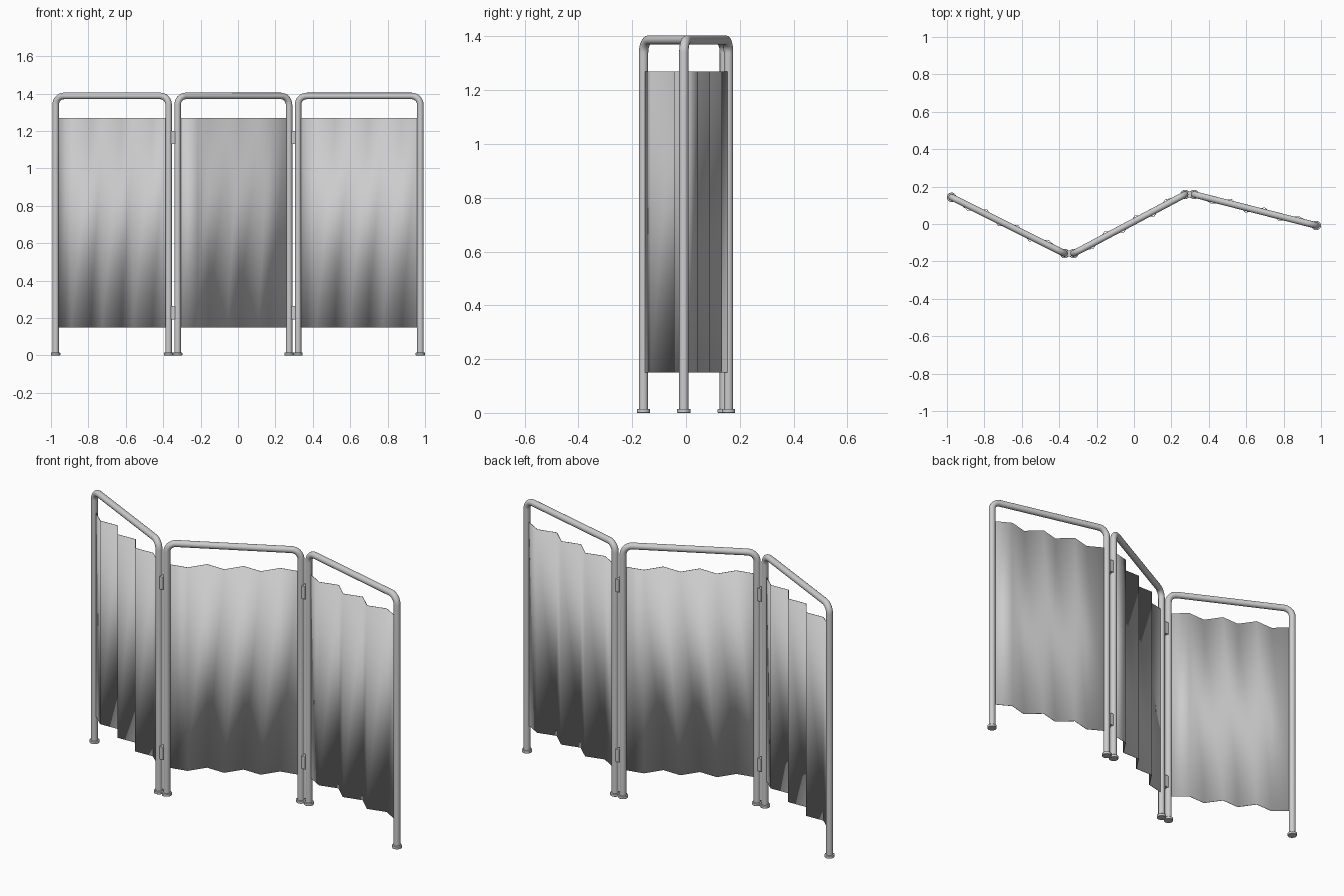
import bpy, bmesh, math
from mathutils import Vector

if "Cube" in bpy.data.objects:
    bpy.data.objects.remove(bpy.data.objects["Cube"])

TUBE_R, TOP, BEND = 0.0175, 1.387, 0.048
FOOT_R, FOOT_H = 0.025, 0.015
CLOTH_LOW, CLOTH_HIGH, FOLDS, FOLD_DEPTH = 0.15, 1.27, 7, 0.025

# Plan position of the two posts of each panel
PANELS = {
    "left": (Vector((-0.975, 0.143)), Vector((-0.371, -0.158))),
    "middle": (Vector((-0.323, -0.158)), Vector((0.273, 0.158))),
    "right": (Vector((0.321, 0.158)), Vector((0.975, -0.008))),
}


def mesh_object(name, bm):
    mesh = bpy.data.meshes.new(name)
    bm.to_mesh(mesh)
    bm.free()
    obj = bpy.data.objects.new(name, mesh)
    bpy.context.collection.objects.link(obj)
    return obj


def smooth(obj, angle):
    bpy.ops.object.select_all(action='DESELECT')
    obj.select_set(True)
    bpy.context.view_layer.objects.active = obj
    bpy.ops.object.shade_smooth_by_angle(angle=math.radians(angle))


def tube_frame(name, a, b):
    """Bent tube: up one post, across the top and down the other."""
    d = (b - a).normalized()
    length = (b - a).length
    half = [(0, 0.002)]
    for i in range(9):
        t = math.radians(90 * i / 8)
        half.append((BEND - BEND * math.cos(t), TOP - BEND + BEND * math.sin(t)))
    path = half + [(length - s, z) for s, z in reversed(half)]
    curve = bpy.data.curves.new(name, 'CURVE')
    curve.dimensions = '3D'
    curve.bevel_depth = TUBE_R
    curve.bevel_resolution = 6
    curve.use_fill_caps = True
    spline = curve.splines.new('POLY')
    spline.points.add(len(path) - 1)
    for p, (s, z) in zip(spline.points, path):
        p.co = (*(a + d * s), z, 1)
    obj = bpy.data.objects.new(name, curve)
    bpy.context.collection.objects.link(obj)
    bpy.ops.object.select_all(action='DESELECT')
    obj.select_set(True)
    bpy.context.view_layer.objects.active = obj
    bpy.ops.object.convert(target='MESH')
    smooth(bpy.context.object, 40)


def curtain(name, a, b):
    """Pleated cloth hung between the posts."""
    d = (b - a).normalized()
    front = Vector((d.y, -d.x))
    start, end = a + d * 0.016, b - d * 0.016
    bm = bmesh.new()
    rows = []
    for k in range(FOLDS + 1):
        off = 0 if k in (0, FOLDS) else FOLD_DEPTH * (1 if k % 2 else -1)
        p = start.lerp(end, k / FOLDS) + front * off
        rows.append([bm.verts.new((*p, z)) for z in (CLOTH_LOW, CLOTH_HIGH)])
    for (l0, h0), (l1, h1) in zip(rows, rows[1:]):
        bm.faces.new((l0, l1, h1, h0))
    obj = mesh_object(name, bm)
    solid = obj.modifiers.new("thickness", 'SOLIDIFY')
    solid.thickness = 0.003
    solid.offset = 0
    smooth(obj, 60)


def foot(name, p):
    """Round rubber foot."""
    bpy.ops.mesh.primitive_cylinder_add(vertices=24, radius=FOOT_R, depth=FOOT_H,
                                        location=(p.x, p.y, FOOT_H / 2))
    obj = bpy.context.object
    obj.name = name
    bev = obj.modifiers.new("edge", 'BEVEL')
    bev.width = 0.002
    bev.segments = 2
    smooth(obj, 40)


def hinge(name, p, z):
    """Small block joining neighbouring posts."""
    bpy.ops.mesh.primitive_cube_add(size=1, location=(p.x, p.y, z))
    obj = bpy.context.object
    obj.name = name
    obj.scale = (0.022, 0.03, 0.07)


for side, (a, b) in PANELS.items():
    tube_frame(side + "_frame", a, b)
    curtain(side + "_curtain", a, b)
    foot(side + "_foot_a", a)
    foot(side + "_foot_b", b)

for side, other in (("left", "middle"), ("middle", "right")):
    joint = (PANELS[side][1] + PANELS[other][0]) / 2
    hinge(side + "_lower_hinge", joint, 0.228)
    hinge(side + "_upper_hinge", joint, 1.165)
